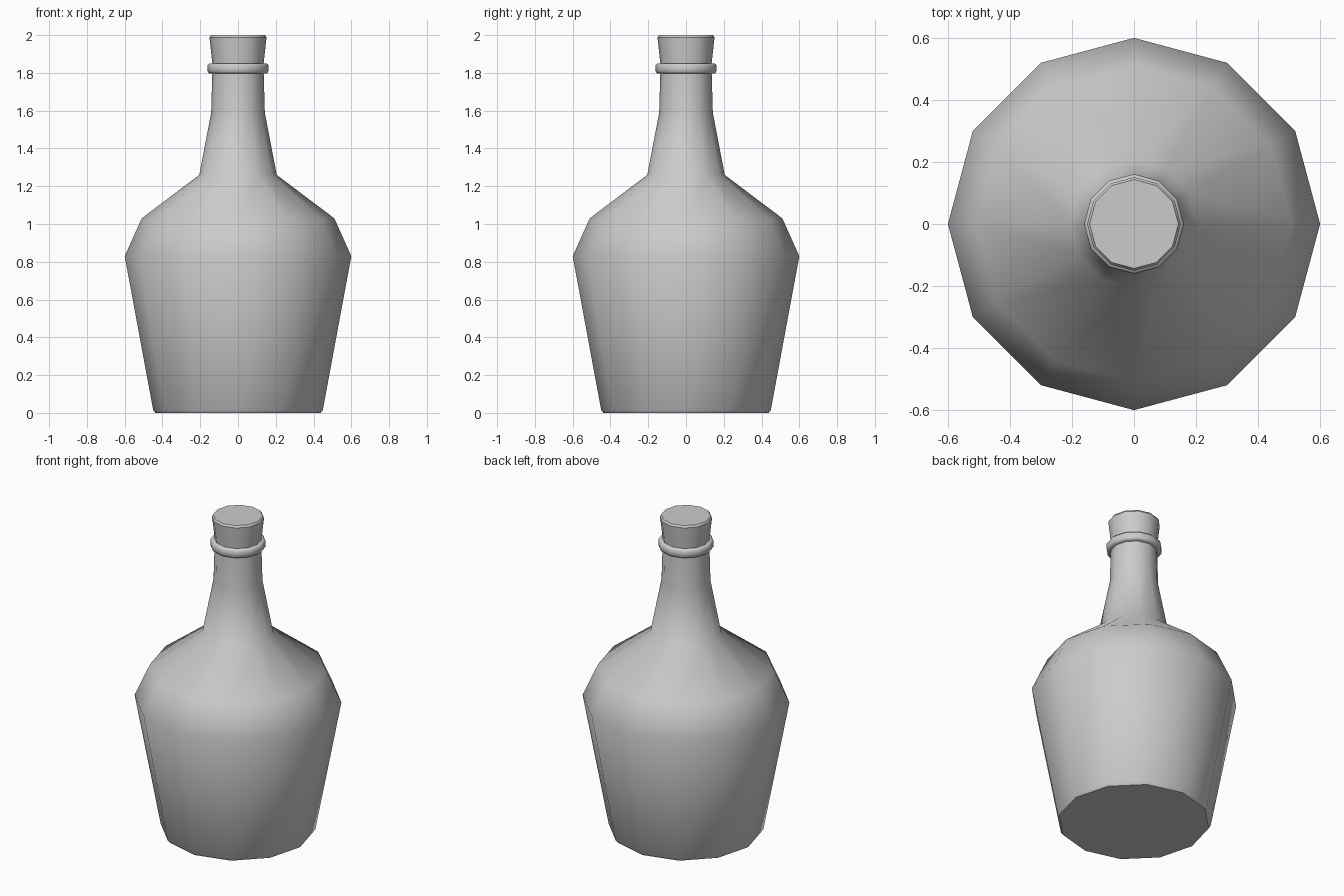
import bpy, bmesh
from math import cos, sin, pi, radians

if "Cube" in bpy.data.objects:
    bpy.data.objects.remove(bpy.data.objects["Cube"])

SIDES = 12


def lathe(name, profile, loop=False, angle=50):
    """Revolve (radius, z) points into a 12-sided solid; loop closes the section into a ring."""
    bm = bmesh.new()
    rings = [[bm.verts.new((r * cos(2 * pi * i / SIDES), r * sin(2 * pi * i / SIDES), z))
              for i in range(SIDES)] for r, z in profile]
    pairs = list(zip(rings, rings[1:]))
    if loop:
        pairs.append((rings[-1], rings[0]))
    else:
        bm.faces.new(rings[0][::-1])
        bm.faces.new(rings[-1])
    for a, b in pairs:
        for i in range(SIDES):
            j = (i + 1) % SIDES
            bm.faces.new((a[i], a[j], b[j], b[i]))
    bmesh.ops.recalc_face_normals(bm, faces=bm.faces)
    mesh = bpy.data.meshes.new(name)
    bm.to_mesh(mesh)
    bm.free()
    obj = bpy.data.objects.new(name, mesh)
    bpy.context.collection.objects.link(obj)
    bpy.ops.object.select_all(action='DESELECT')
    obj.select_set(True)
    bpy.context.view_layer.objects.active = obj
    bpy.ops.object.shade_smooth_by_angle(angle=radians(angle))
    return obj


# Glass body: tapered base, shoulder and neck
lathe("bottle_body", [(0.438, 0), (0.449, 0.015), (0.60, 0.83), (0.51, 1.03),
                      (0.205, 1.26), (0.142, 1.59), (0.135, 1.84)])

# Rounded lip ring around the neck
lathe("lip_ring", [(0.125, 1.797), (0.152, 1.797), (0.161, 1.807),
                   (0.161, 1.84), (0.152, 1.85), (0.125, 1.85)], loop=True)

# Flared stopper with a small chamfer on top
lathe("cork_stopper", [(0.134, 1.835), (0.151, 1.988), (0.143, 2.0)], angle=35)
